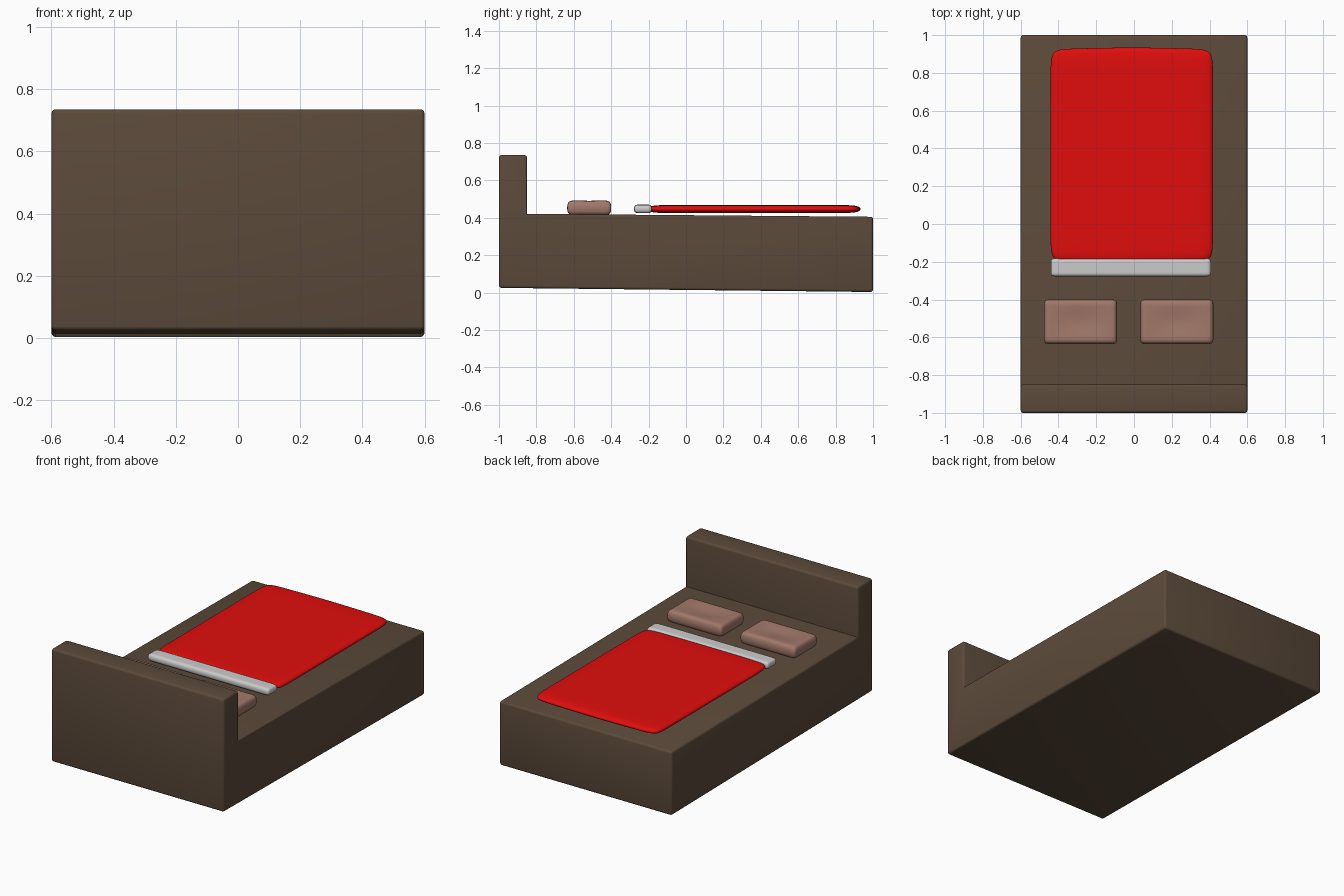
import bpy, bmesh, math

if "Cube" in bpy.data.objects:
    bpy.data.objects.remove(bpy.data.objects["Cube"])


def material(name, rgb):
    m = bpy.data.materials.new(name)
    m.diffuse_color = (*rgb, 1)
    m.use_nodes = True
    m.node_tree.nodes["Principled BSDF"].inputs["Base Color"].default_value = m.diffuse_color
    return m


BROWN = material("brown", (0.105, 0.068, 0.042))
RED = material("red", (0.75, 0.004, 0.004))
SKIN = material("dusty_pink", (0.36, 0.19, 0.145))
WHITE = material("off_white", (0.6, 0.6, 0.6))


def finish(name, bm, mat):
    bmesh.ops.recalc_face_normals(bm, faces=bm.faces)
    me = bpy.data.meshes.new(name)
    bm.to_mesh(me)
    bm.free()
    ob = bpy.data.objects.new(name, me)
    bpy.context.collection.objects.link(ob)
    me.materials.append(mat)
    return ob


def cushion(name, lo, hi, inset, mat, warp=None):
    """Box cage with loops inset from each edge, smoothed by subdivision."""
    bm = bmesh.new()
    bmesh.ops.create_cube(bm, size=1)
    for v in bm.verts:
        v.co = [lo[i] if v.co[i] < 0 else hi[i] for i in range(3)]
    for axis in (0, 1):
        n = [0, 0, 0]
        n[axis] = 1
        mid = (lo[axis] + hi[axis]) / 2
        for c in (lo[axis] + inset[axis], mid, hi[axis] - inset[axis]):
            p = [0, 0, 0]
            p[axis] = c
            bmesh.ops.bisect_plane(bm, geom=bm.verts[:] + bm.edges[:] + bm.faces[:],
                                   plane_co=p, plane_no=n)
    if warp:
        for v in bm.verts:
            u = [2 * (v.co[i] - lo[i]) / (hi[i] - lo[i]) - 1 for i in range(3)]
            warp(v.co, u)
    for f in bm.faces:
        f.smooth = True
    ob = finish(name, bm, mat)
    sub = ob.modifiers.new("smooth", "SUBSURF")
    sub.levels = sub.render_levels = 3
    return ob


# Bed base and headboard: one slightly tilted L profile, edges rounded
profile = [(-1, 0.025), (1, 0.003), (1, 0.405), (-0.85, 0.421),
           (-0.85, 0.735), (-1, 0.735)]
bm = bmesh.new()
face = bm.faces.new([bm.verts.new((-0.6, y, z)) for y, z in profile])
ext = bmesh.ops.extrude_face_region(bm, geom=[face])
for v in ext["geom"]:
    if isinstance(v, bmesh.types.BMVert):
        v.co.x = 0.6
bmesh.ops.recalc_face_normals(bm, faces=bm.faces)
convex = [e for e in bm.edges if e.is_convex]
bmesh.ops.bevel(bm, geom=convex, offset=0.013, segments=3, profile=0.5,
                affect='EDGES', clamp_overlap=True)
frame = finish("bed_frame", bm, BROWN)
bpy.context.view_layer.objects.active = frame
frame.select_set(True)
bpy.ops.object.shade_smooth_by_angle(angle=math.radians(35))


# Blanket: ends bow outward across the width
def bow(co, u):
    if abs(u[1]) > 0.5:
        co.y += math.copysign(0.014, u[1]) * (1 - u[0] ** 2)


cushion("blanket", (-0.446, -0.2, 0.425), (0.422, 0.928, 0.468),
        (0.1, 0.13, 0), RED, bow)

# Folded sheet roll at the blanket's upper edge
cushion("sheet_fold", (-0.442, -0.279, 0.424), (0.408, -0.181, 0.47),
        (0.035, 0.03, 0), WHITE)


# Pillows: dented in the middle of the top
def dent(co, u):
    if u[2] > 0 and abs(u[0]) < 0.1 and abs(u[1]) < 0.1:
        co.z -= 0.022


for side, x0 in (("left", -0.478), ("right", 0.032)):
    cushion(side + "_pillow", (x0, -0.637, 0.414), (x0 + 0.39, -0.398, 0.492),
            (0.04, 0.04, 0), SKIN, dent)
